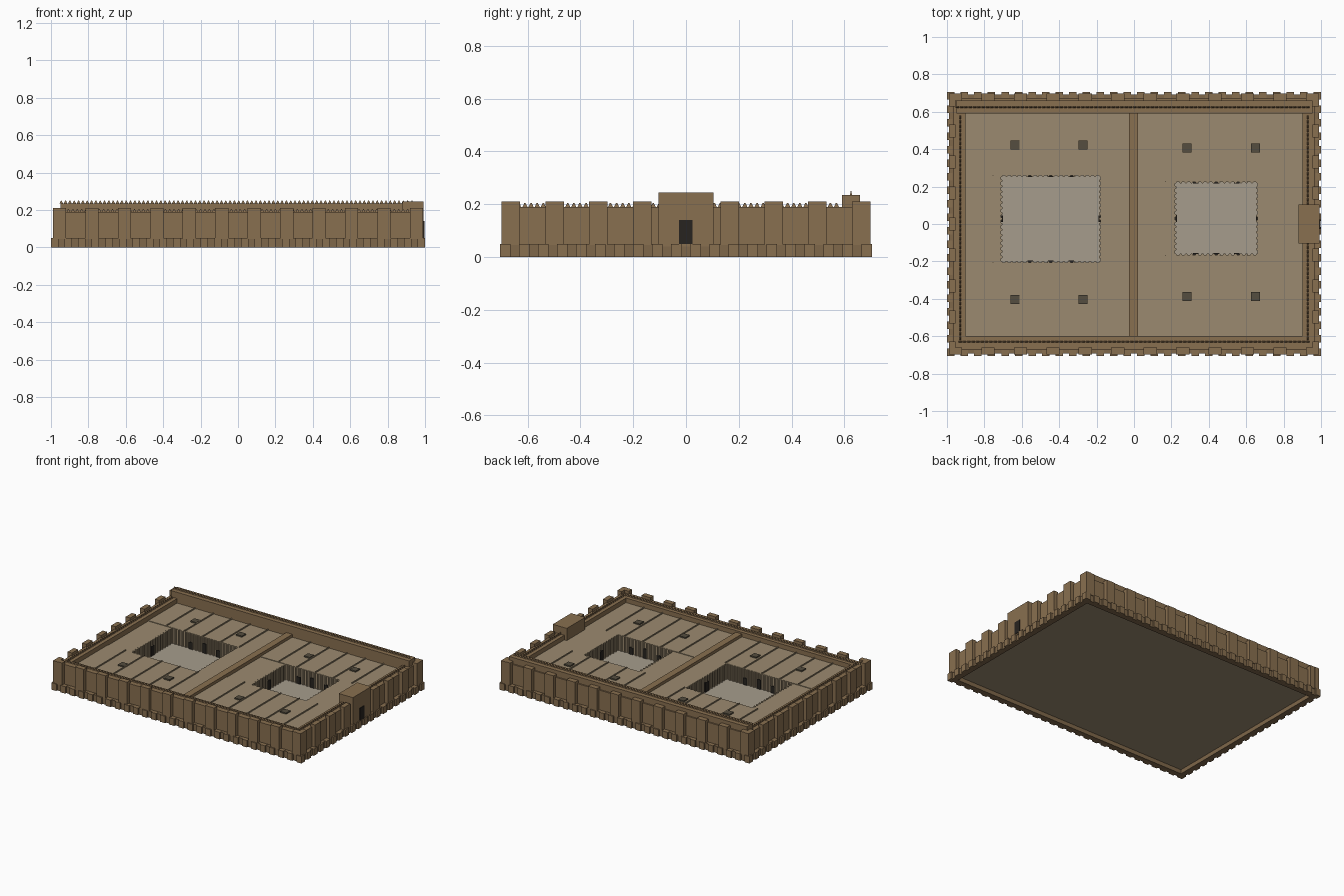
import bpy, bmesh, math
from mathutils import Matrix

if "Cube" in bpy.data.objects:
    bpy.data.objects.remove(bpy.data.objects["Cube"])


def material(name, rgb):
    m = bpy.data.materials.new(name)
    m.diffuse_color = (*rgb, 1)
    m.use_nodes = True
    m.node_tree.nodes["Principled BSDF"].inputs["Base Color"].default_value = m.diffuse_color
    return m


BRICK = material("mud_brick", (0.25, 0.16, 0.08))
TRIM = material("dark_brick", (0.21, 0.135, 0.068))
ROOF = material("roof_plaster", (0.33, 0.255, 0.16))
COURT = material("court_paving", (0.38, 0.335, 0.265))
VENT = material("vent_shade", (0.09, 0.075, 0.05))
DARK = material("opening", (0.02, 0.017, 0.014))


def finish(bm, name, mat):
    mesh = bpy.data.meshes.new(name)
    bm.to_mesh(mesh)
    bm.free()
    mesh.materials.append(mat)
    ob = bpy.data.objects.new(name, mesh)
    bpy.context.collection.objects.link(ob)
    return ob


def add_box(bm, x0, x1, y0, y1, z0, z1):
    m = Matrix.Translation(((x0 + x1) / 2, (y0 + y1) / 2, (z0 + z1) / 2))
    bmesh.ops.create_cube(bm, size=1, matrix=m @ Matrix.Diagonal((x1 - x0, y1 - y0, z1 - z0, 1)))


def boxes(name, mat, items):
    bm = bmesh.new()
    for b in items:
        add_box(bm, *b)
    return finish(bm, name, mat)


def ring(ox, oy, ix, iy, z0, z1, cx=0, cy=0):
    return [(cx - ox, cx + ox, cy - oy, cy - iy, z0, z1), (cx - ox, cx + ox, cy + iy, cy + oy, z0, z1),
            (cx - ox, cx - ix, cy - iy, cy + iy, z0, z1), (cx + ix, cx + ox, cy - iy, cy + iy, z0, z1)]


def spread(a, b, n):
    return [a + (b - a) * i / (n - 1) for i in range(n)]


def cones(name, mat, points, sides, r1, r2, h, sx=1, sy=1):
    bm = bmesh.new()
    for x, y, z in points:
        bmesh.ops.create_cone(bm, cap_ends=True, segments=sides, radius1=r1, radius2=r2, depth=h,
                              matrix=Matrix.Translation((x, y, z + h / 2)) @ Matrix.Diagonal((sx, sy, 1, 1))
                              @ Matrix.Rotation(math.pi / sides, 4, 'Z'))
    return finish(bm, name, mat)


def along_sides(nx, ny, ex, ey, half, inx, outx, iny, outy, z0, z1):
    """Blocks repeated along all four outer faces."""
    out = []
    for s in (-1, 1):
        for x in spread(-ex, ex, nx):
            out.append((x - half, x + half, *sorted((s * iny, s * outy)), z0, z1))
        for y in spread(-ey, ey, ny):
            out.append((*sorted((s * inx, s * outx)), y - half, y + half, z0, z1))
    return out


# Raised ground slab, plinth with projecting blocks, enclosure wall with walkway
boxes("ground_slab", ROOF, [(-0.96, 0.96, -0.665, 0.665, 0.03, 0.04)])
boxes("plinth", TRIM, ring(0.988, 0.693, 0.95, 0.655, 0, 0.048))
boxes("plinth_blocks", BRICK, along_sides(28, 20, 0.98, 0.685, 0.02, 0.97, 1.0, 0.675, 0.705, 0, 0.05))
boxes("outer_wall", BRICK, ring(0.965, 0.67, 0.90, 0.60, 0.04, 0.19))

# Tall buttresses rising past the wall top
boxes("buttresses", BRICK, along_sides(12, 9, 0.955, 0.664, 0.035, 0.955, 0.99, 0.66, 0.697, 0.045, 0.21))

# Raised rear parapet
boxes("rear_parapet", BRICK, [(-0.95, 0.955, 0.59, 0.66, 0.15, 0.235)])

# Rows of small thin pointed crenellations
pts = [(x, -0.63, 0.19) for x in spread(-0.93, 0.93, 80)]
pts += [(x, 0.625, 0.235) for x in spread(-0.945, 0.93, 82)]
cones("long_crenellations", BRICK, pts, 4, 0.013, 0.003, 0.015, sy=0.45)
pts = [(s * 0.93, y, 0.19) for s in (-1, 1) for y in spread(-0.61, 0.57, 52)]
cones("short_crenellations", BRICK, pts, 4, 0.013, 0.003, 0.015, sx=0.45)

# Gatehouse with door
boxes("gatehouse", BRICK, [(0.88, 0.992, -0.105, 0.105, 0.04, 0.245)])
boxes("gate_door", DARK, [(0.98, 0.996, -0.027, 0.025, 0.05, 0.14)])

# Dividing wall between the two wings
boxes("dividing_wall", BRICK, [(-0.027, 0.022, -0.6, 0.59, 0.04, 0.178)])

# Wings: (outer x0, x1, court x0, x1, y0, y1)
wings = {"west": (-0.9, -0.027, -0.71, -0.18, -0.205, 0.26),
         "east": (0.022, 0.9, 0.22, 0.66, -0.165, 0.225)}
F, R, U = 0.045, 0.157, 0.14
for name, (x0, x1, cx0, cx1, cy0, cy1) in wings.items():
    # Roof slabs: front and rear rows plus the side ranges
    boxes(name + "_roofs", ROOF, [(x0, cx0, cy0, cy1, U, R - 0.004), (cx1, x1, cy0, cy1, U, R),
                                  (x0, x1, -0.6, cy0, U, R), (x0, x1, cy1, 0.59, U, R)])
    boxes(name + "_roof_ridges", ROOF, [(e - 0.003, e + 0.003, a, b, R - 0.01, R + 0.008)
                                        for e in spread(x0, x1, 7)[1:-1] for a, b in ((-0.6, cy0), (cy1, 0.59))])
    # Court floor and surrounding wall
    mx, my, hx, hy = (cx0 + cx1) / 2, (cy0 + cy1) / 2, (cx1 - cx0) / 2, (cy1 - cy0) / 2
    boxes(name + "_court_floor", COURT, [(cx0, cx1, cy0, cy1, 0.038, F)])
    boxes(name + "_court_wall", ROOF, ring(hx + 0.02, hy + 0.02, hx, hy, 0.038, U + 0.005, mx, my))
    # Half-round pilasters lining the court
    nx, ny = round(2 * hx / 0.027), round(2 * hy / 0.027)
    pil = [(x, y, F - 0.003) for x in spread(cx0, cx1, nx) for y in (cy0, cy1)]
    pil += [(x, y, F - 0.003) for x in (cx0, cx1) for y in spread(cy0, cy1, ny)[1:-1]]
    cones(name + "_pilasters", ROOF, pil, 8, 0.008, 0.008, R - F + 0.002)
    # Court doorways
    doors = []
    for d in (-0.11, 0, 0.11):
        h = F + (0.07 if d == 0 else 0.05)
        for y in (cy0, cy1):
            doors.append((mx + d - 0.015, mx + d + 0.015, y - 0.009, y + 0.009, F, h))
    for x in (cx0, cx1):
        doors.append((x - 0.009, x + 0.009, my - 0.018, my + 0.018, F, F + 0.07))
    boxes(name + "_court_doors", DARK, doors)

# Roof light hatches
vents = [(x, y) for x in (-0.637, -0.272) for y in (-0.403, 0.423)]
vents += [(x, y) for x in (0.283, 0.65) for y in (-0.388, 0.406)]
boxes("roof_vents", VENT, [(x - 0.024, x + 0.024, y - 0.024, y + 0.024, 0.15, 0.166) for x, y in vents])
